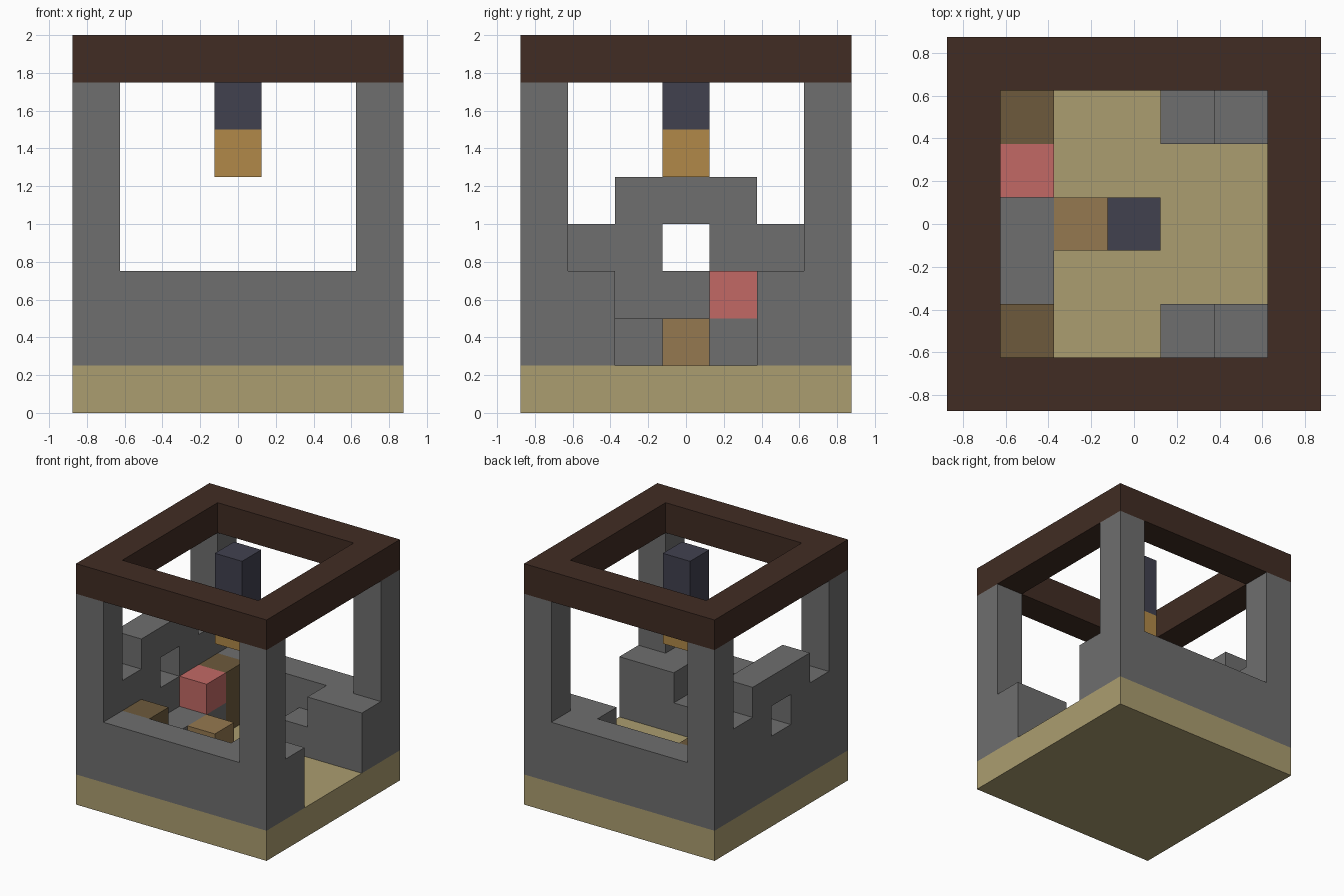
import bpy
import bmesh
from itertools import product
from mathutils import Vector

if "Cube" in bpy.data.objects:
    bpy.data.objects.remove(bpy.data.objects["Cube"], do_unlink=True)

UNIT = 0.25                                   # edge of one block
ORIGIN = Vector((-0.875, -0.875, 0))          # lower front corner of the grid


def material(name, rgb):
    lin = [(c / 255 / 12.92) if c < 11 else ((c / 255 + 0.055) / 1.055) ** 2.4 for c in rgb]
    mat = bpy.data.materials.new(name)
    mat.use_nodes = True
    mat.diffuse_color = (*lin, 1)
    bsdf = mat.node_tree.nodes["Principled BSDF"]
    bsdf.inputs["Base Color"].default_value = (*lin, 1)
    bsdf.inputs["Roughness"].default_value = 0.9
    return mat


def box(x, y, z):
    """Block cells in the half-open index ranges x, y and z."""
    return set(product(range(*x), range(*y), range(*z)))


def mirror(cells):
    """Cells plus their copy on the other side, front to back."""
    return cells | {(x, 6 - y, z) for x, y, z in cells}


def build(name, cells, mat):
    """Mesh the outer skin of a group of cells."""
    bm = bmesh.new()
    verts = {}

    def corner(p):
        key = tuple(p)
        if key not in verts:
            verts[key] = bm.verts.new(ORIGIN + Vector(key) * UNIT)
        return verts[key]

    for cell in sorted(cells):
        for axis, side in product(range(3), (0, 1)):
            near = list(cell)
            near[axis] += 2 * side - 1
            if tuple(near) in cells:
                continue
            u, v = (axis + 1) % 3, (axis + 2) % 3
            loop = []
            for du, dv in ((0, 0), (1, 0), (1, 1), (0, 1)):
                p = list(cell)
                p[axis] += side
                p[u] += du
                p[v] += dv
                loop.append(corner(p))
            bm.faces.new(loop if side else loop[::-1])
    mesh = bpy.data.meshes.new(name)
    bm.to_mesh(mesh)
    bm.free()
    mesh.materials.append(mat)
    obj = bpy.data.objects.new(name, mesh)
    bpy.context.collection.objects.link(obj)


sand = material("sand", (171, 157, 112))
stone = material("stone grey", (110, 110, 110))
dark_wood = material("dark wood", (65, 44, 35))
brown = material("brown wood", (109, 90, 60))
tan = material("tan wood", (149, 121, 80))
red = material("soft red", (194, 105, 101))
amber = material("amber", (177, 137, 72))
slate = material("slate blue", (65, 65, 79))

# Floor slab and open roof frame
build("floor_slab", box((0, 7), (0, 7), (0, 1)), sand)
build("roof_frame", box((0, 7), (0, 7), (7, 8)) - box((1, 6), (1, 6), (7, 8)), dark_wood)

# Stone shell: posts, low front and back walls, stepped side wall with window, door side
posts = mirror(box((0, 1), (0, 1), (1, 7)) | box((6, 7), (0, 1), (1, 7)))
low_walls = mirror(box((0, 7), (0, 1), (1, 3)))
side_wall = box((0, 1), (1, 6), (1, 4)) | box((0, 1), (2, 5), (4, 5))
window = box((0, 1), (3, 4), (3, 4))
door_walls = mirror(box((6, 7), (1, 2), (1, 3)))
# Stepped blocks inside the doorway
steps = mirror(box((5, 6), (1, 2), (1, 3)) | box((4, 5), (1, 2), (1, 2)))
build("stone_walls", posts | low_walls | (side_wall - window) | door_walls | steps, stone)

# Counter along the side wall, with cabinets at its ends
build("counter", box((1, 2), (2, 5), (1, 2)), stone)
build("end_cabinets", mirror(box((1, 2), (1, 2), (1, 3))), brown)
build("red_block", box((1, 2), (4, 5), (2, 3)), red)
build("stool", box((2, 3), (3, 4), (1, 2)), tan)

# Hanging lamp
build("lamp_hanger", box((3, 4), (3, 4), (6, 8)), slate)
build("lamp", box((3, 4), (3, 4), (5, 6)), amber)
